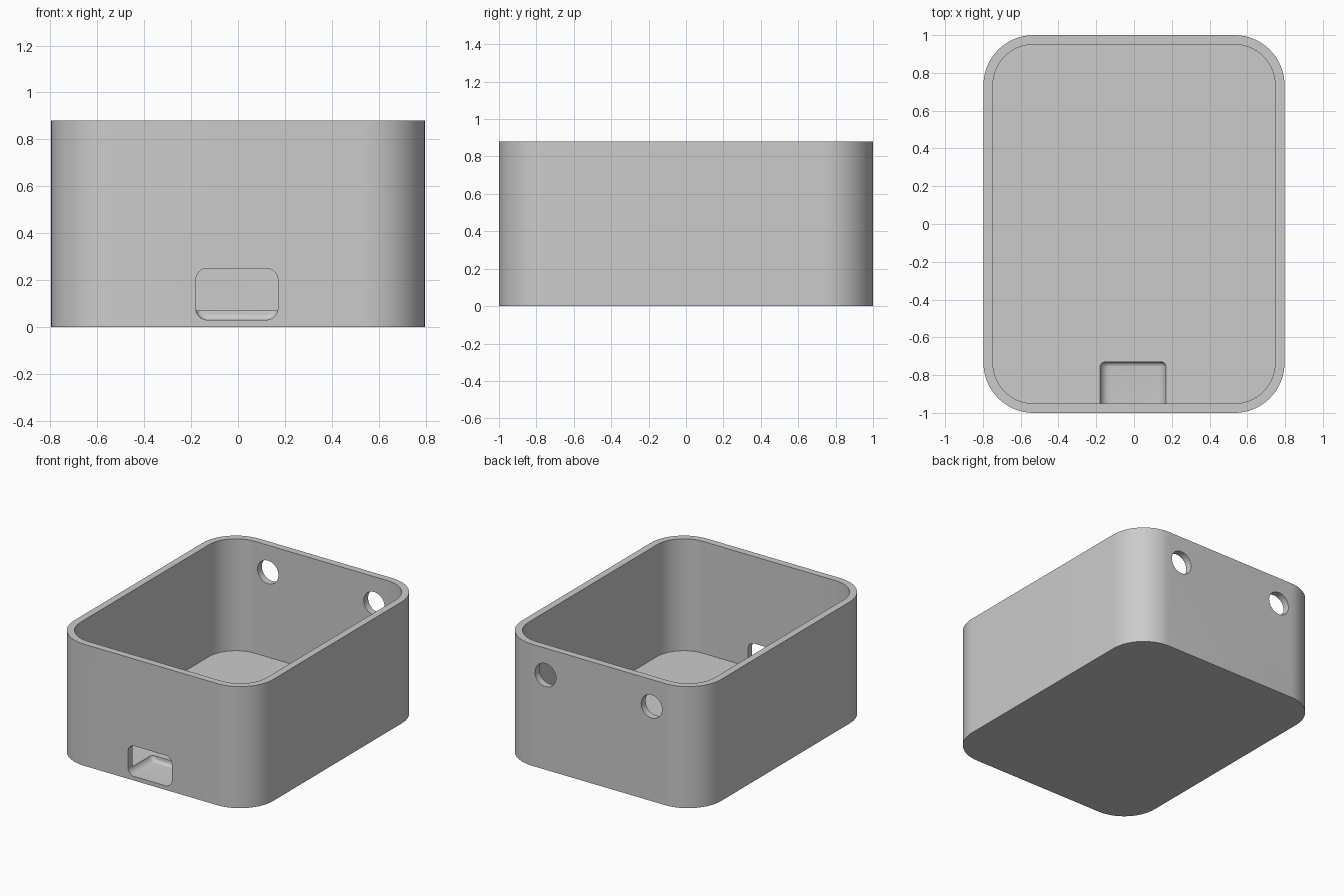
import bpy
import bmesh
from math import sin, cos, pi
from mathutils import Matrix

cube = bpy.data.objects.get("Cube")
if cube:
    bpy.data.objects.remove(cube, do_unlink=True)

# Box dimensions
HALF_X, HALF_Y, HEIGHT = 0.797, 1.0, 0.88
CORNER, WALL, FLOOR = 0.265, 0.05, 0.07

grey = bpy.data.materials.new("plain grey")
grey.use_nodes = True
colour = (0.6, 0.6, 0.6, 1)
grey.diffuse_color = colour
grey.node_tree.nodes["Principled BSDF"].inputs["Base Color"].default_value = colour


def rounded_rect(hx, hy, radius, steps=16):
    """Points of a rounded rectangle, counter-clockwise."""
    points = []
    for quarter, (sx, sy) in enumerate([(1, 1), (-1, 1), (-1, -1), (1, -1)]):
        for i in range(steps + 1):
            a = (quarter + i / steps) * pi / 2
            points.append((sx * (hx - radius) + radius * cos(a),
                           sy * (hy - radius) + radius * sin(a)))
    return points


def loft(name, rings, matrix=Matrix()):
    """Solid through rounded rectangles given as (half x, half y, radius, level)."""
    bm = bmesh.new()
    loops = [[bm.verts.new((x, y, level)) for x, y in rounded_rect(hx, hy, r)]
             for hx, hy, r, level in rings]
    for low, high in zip(loops, loops[1:]):
        for i in range(len(low)):
            j = (i + 1) % len(low)
            bm.faces.new((low[i], low[j], high[j], high[i]))
    bm.faces.new(loops[0][::-1])
    bm.faces.new(loops[-1])
    bm.transform(matrix)
    bmesh.ops.recalc_face_normals(bm, faces=bm.faces)
    mesh = bpy.data.meshes.new(name)
    bm.to_mesh(mesh)
    bm.free()
    mesh.materials.append(grey)
    obj = bpy.data.objects.new(name, mesh)
    bpy.context.collection.objects.link(obj)
    return obj


def along_y(x, z):
    """Turn a solid built along z so that it runs towards +y."""
    return Matrix.Translation((x, 0, z)) @ Matrix.Rotation(-pi / 2, 4, "X")


# Outer body
body = loft("box_body", [(HALF_X, HALF_Y, CORNER, 0),
                         (HALF_X, HALF_Y, CORNER, HEIGHT)])

# Open cavity
inner = (HALF_X - WALL, HALF_Y - WALL, CORNER - WALL)
cutters = [loft("cavity_cutter", [(*inner, FLOOR), (*inner, HEIGHT + 0.2)])]

# Front port slot, running into the floor with a rounded inner end
fillet, slot_end = 0.025, -0.73
rings = [(0.175, 0.11, 0.05, -1.2)]
for i in range(7):
    a = i / 6 * pi / 2
    inset = fillet * (1 - cos(a))
    rings.append((0.175 - inset, 0.11 - inset, 0.05 - inset,
                  slot_end - fillet + fillet * sin(a)))
cutters.append(loft("slot_cutter", rings, along_y(-0.005, 0.14)))

# Two round holes through the back wall
hole = 0.083
for side in (-1, 1):
    cutters.append(loft("hole_cutter",
                        [(hole + 0.0005, hole + 0.0005, hole, 0.8),
                         (hole + 0.0005, hole + 0.0005, hole, 1.2)],
                        along_y(side * 0.425, 0.685)))

# Cut everything out of the body
bpy.ops.object.select_all(action="DESELECT")
body.select_set(True)
bpy.context.view_layer.objects.active = body
for cutter in cutters:
    cutter.hide_render = True
    cut = body.modifiers.new("cut", "BOOLEAN")
    cut.operation = "DIFFERENCE"
    cut.solver = "EXACT"
    cut.object = cutter
    bpy.ops.object.modifier_apply(modifier=cut.name)
    bpy.data.objects.remove(cutter, do_unlink=True)

bpy.ops.object.shade_smooth_by_angle(angle=pi / 6)
